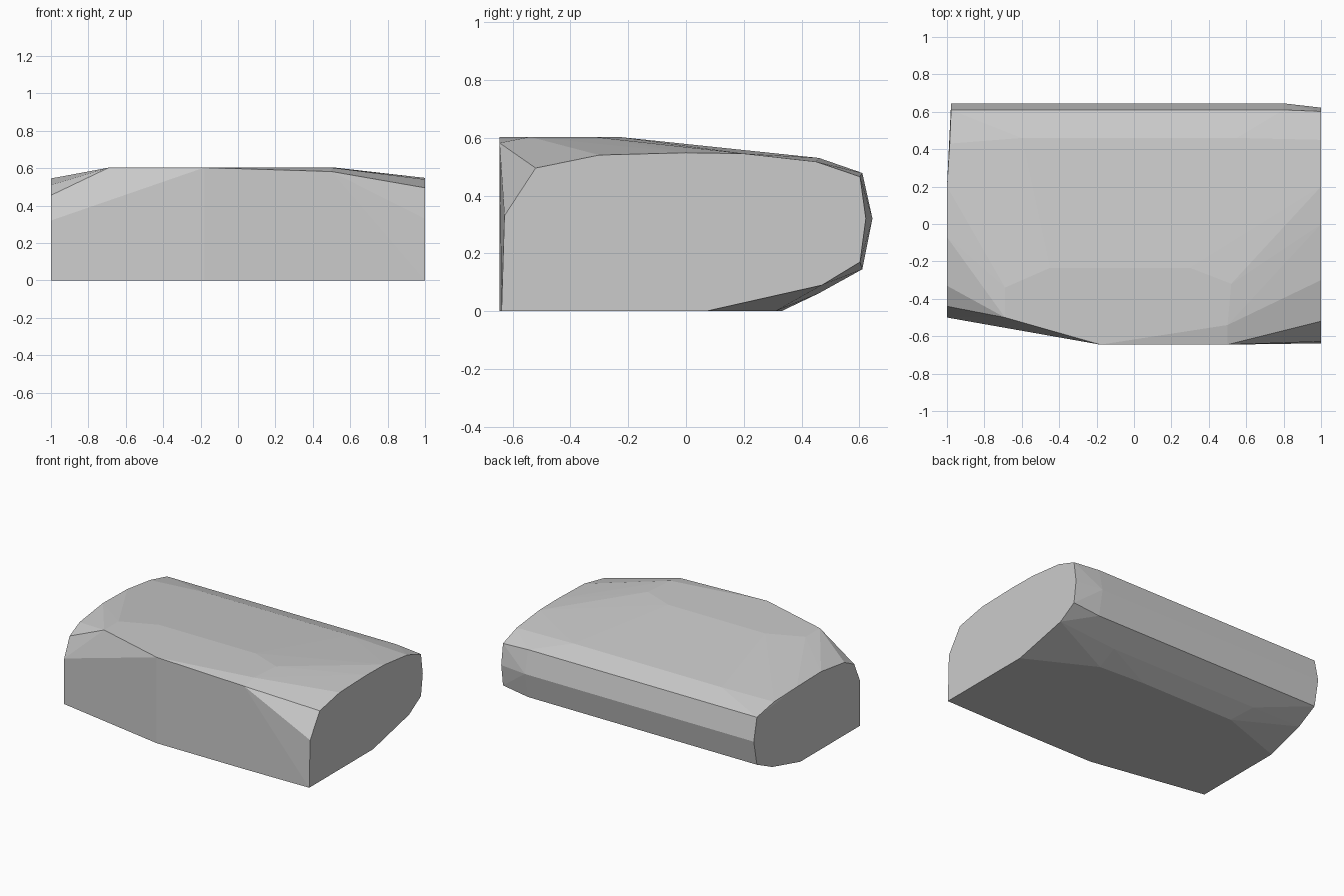
import bpy
import bmesh

if "Cube" in bpy.data.objects:
    bpy.data.objects.remove(bpy.data.objects["Cube"])

grey = bpy.data.materials.new("stone grey")
grey.diffuse_color = (0.6, 0.6, 0.6, 1)
grey.use_nodes = True
grey.node_tree.nodes["Principled BSDF"].inputs["Base Color"].default_value = grey.diffuse_color


def ring(x, profile):
    """Place a (y, z) profile at a given x."""
    return [(x, y, z) for y, z in profile]


# Right end, a flat cut face
points = ring(1.0, [(-0.638, 0), (-0.628, 0.33), (-0.52, 0.495), (-0.3, 0.54),
                    (0, 0.548), (0.2, 0.545), (0.45, 0.517), (0.602, 0.465),
                    (0.622, 0.32), (0.602, 0.17), (0.47, 0.09), (0.07, 0)])

# Left end, cut back at the front corner
points += ring(-1.0, [(-0.5, 0), (-0.5, 0.32), (-0.44, 0.455), (-0.33, 0.51),
                      (-0.07, 0.545), (0.2, 0.54), (0.16, 0)])
points += ring(-0.985, [(0.43, 0.52), (0.45, 0.07)])

# Rounded back edge
back = [(0.61, 0.478), (0.645, 0.32), (0.61, 0.145)]
points += ring(-0.978, back) + ring(0.8, back)
for x in (-0.6, 0.55):
    points += ring(x, [(0.46, 0.53), (0.46, 0.062)])

# Front face corner and its lowered right edge
points += ring(-0.18, [(-0.645, 0), (-0.645, 0.603)])
points += ring(0.5, [(-0.645, 0), (-0.645, 0.582)])

# Flat top outline
top = [(-0.69, -0.5), (-0.69, -0.34), (-0.45, -0.235),
       (0.3, -0.235), (0.52, -0.32), (0.5, -0.54)]
points += [(x, y, 0.603) for x, y in top]

# Underside outline
points += [(0.54, 0.31, 0), (0.2, 0.33, 0), (-0.52, 0.33, 0)]

# Wrap the faceted block around the corners
bm = bmesh.new()
for p in points:
    bm.verts.new(p)
hull = bmesh.ops.convex_hull(bm, input=bm.verts)
unused = [v for v in bm.verts if not v.link_faces]
bmesh.ops.delete(bm, geom=unused, context='VERTS')
bmesh.ops.dissolve_limit(bm, angle_limit=0.01, verts=bm.verts, edges=bm.edges)
bmesh.ops.recalc_face_normals(bm, faces=bm.faces)
mesh = bpy.data.meshes.new("faceted_block")
bm.to_mesh(mesh)
bm.free()
mesh.materials.append(grey)
block = bpy.data.objects.new("faceted_block", mesh)
bpy.context.collection.objects.link(block)
